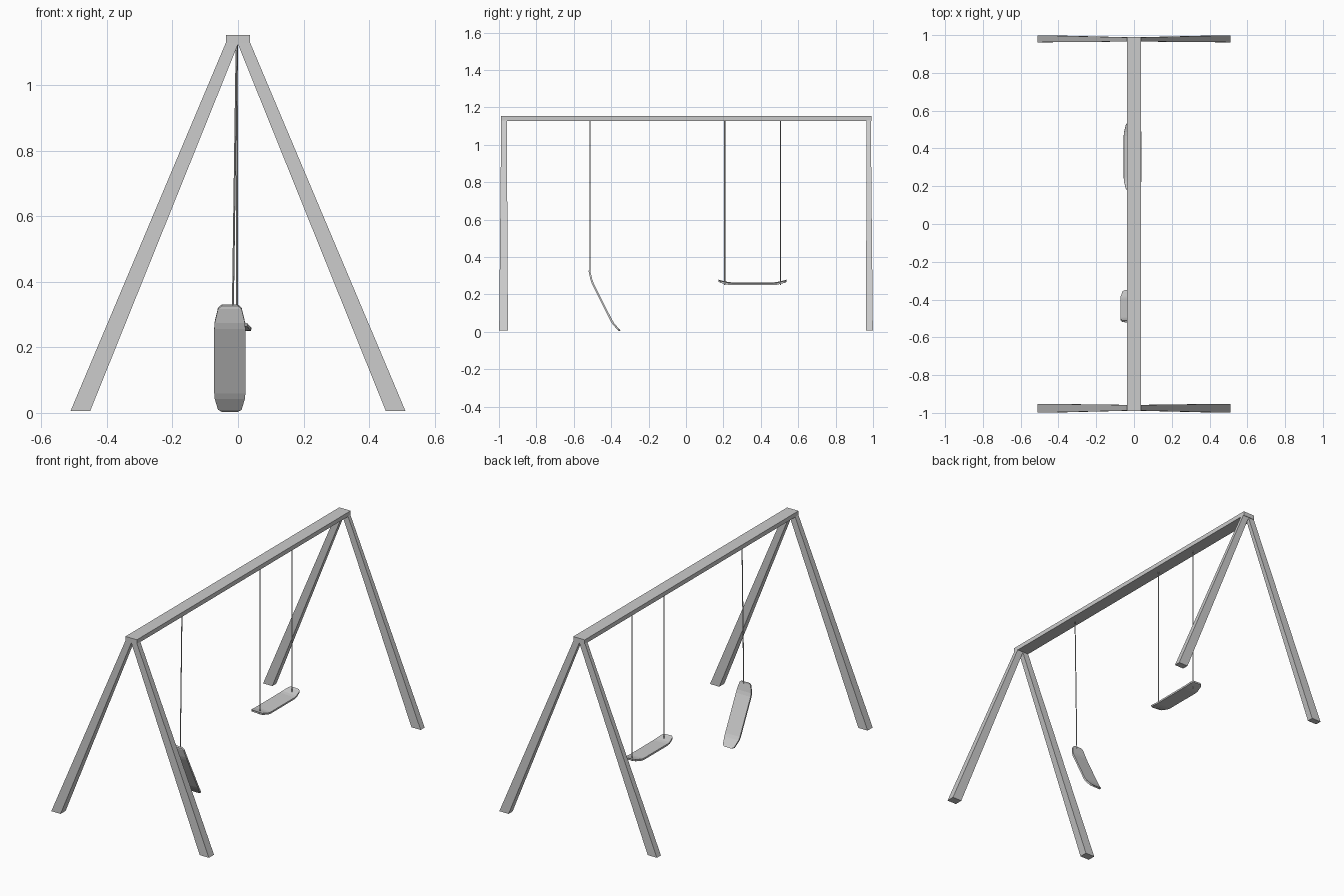
import bpy, bmesh, math
from mathutils import Matrix, Vector

if "Cube" in bpy.data.objects:
    bpy.data.objects.remove(bpy.data.objects["Cube"])


def make_object(name, bm):
    bmesh.ops.recalc_face_normals(bm, faces=bm.faces)
    mesh = bpy.data.meshes.new(name)
    bm.to_mesh(mesh)
    bm.free()
    ob = bpy.data.objects.new(name, mesh)
    bpy.context.collection.objects.link(ob)
    return ob


def loft(name, rings, matrix=Matrix()):
    """Skin a solid through a list of equal-sized point rings."""
    bm = bmesh.new()
    loops = [[bm.verts.new(matrix @ Vector(p)) for p in r] for r in rings]
    n = len(loops[0])
    for a, b in zip(loops, loops[1:]):
        for i in range(n):
            j = (i + 1) % n
            bm.faces.new((a[i], a[j], b[j], b[i]))
    bm.faces.new(loops[0])
    bm.faces.new(loops[-1])
    return make_object(name, bm)


def rect(x0, x1, y0, y1, z):
    return [(x0, y0, z), (x1, y0, z), (x1, y1, z), (x0, y1, z)]


def rope(name, start, end, radius=0.003):
    a, b = Vector(start), Vector(end)
    d = b - a
    m = Matrix.Translation((a + b) / 2) @ d.to_track_quat('Z', 'Y').to_matrix().to_4x4()
    bm = bmesh.new()
    bmesh.ops.create_cone(bm, cap_ends=True, segments=6, radius1=radius,
                          radius2=radius, depth=d.length, matrix=m)
    return make_object(name, bm)


def seat(name, matrix):
    # half width, height and position along the bowed seat
    stations = [(-0.181, 0.024, 0.016), (-0.172, 0.036, 0.012),
                (-0.130, 0.046, 0.002), (-0.110, 0.0475, 0.0),
                (0.110, 0.0475, 0.0), (0.130, 0.046, 0.002),
                (0.172, 0.036, 0.012), (0.181, 0.024, 0.016)]
    t = 0.005
    rings = [[(-w, s, h - t), (w, s, h - t), (w, s, h + t), (-w, s, h + t)]
             for s, w, h in stations]
    return loft(name, rings, matrix)


# top beam
loft("top_beam", [rect(-0.037, 0.037, -0.989, 0.991, 1.128),
                  rect(-0.037, 0.037, -0.989, 0.991, 1.153)])

# four splayed legs, slightly thicker at the foot
for end, foot_y, top_y in (("front", (-0.999, -0.952), (-0.988, -0.958)),
                           ("back", (0.962, 0.999), (0.966, 0.988))):
    for side, s in (("left", -1), ("right", 1)):
        loft(f"{end}_{side}_leg",
             [rect(s * 0.451, s * 0.511, *foot_y, 0.006),
              rect(s * -0.002, s * 0.037, *top_y, 1.13)])

# level swing on two ropes
seat("level_seat", Matrix.Translation((-0.007, 0.356, 0.257)) @ Matrix.Rotation(math.radians(3), 4, 'Y'))
for i, y in enumerate((0.207, 0.505)):
    rope(f"level_swing_rope_{i + 1}", (-0.003, y, 1.135), (-0.003, y, 0.25))

# broken swing dangling from one rope
seat("hanging_seat", Matrix.Translation((-0.025, -0.449, 0.160))
     @ Matrix.Rotation(math.radians(-63.4), 4, 'X'))
rope("hanging_rope", (-0.004, -0.513, 1.135), (-0.016, -0.512, 0.295))
